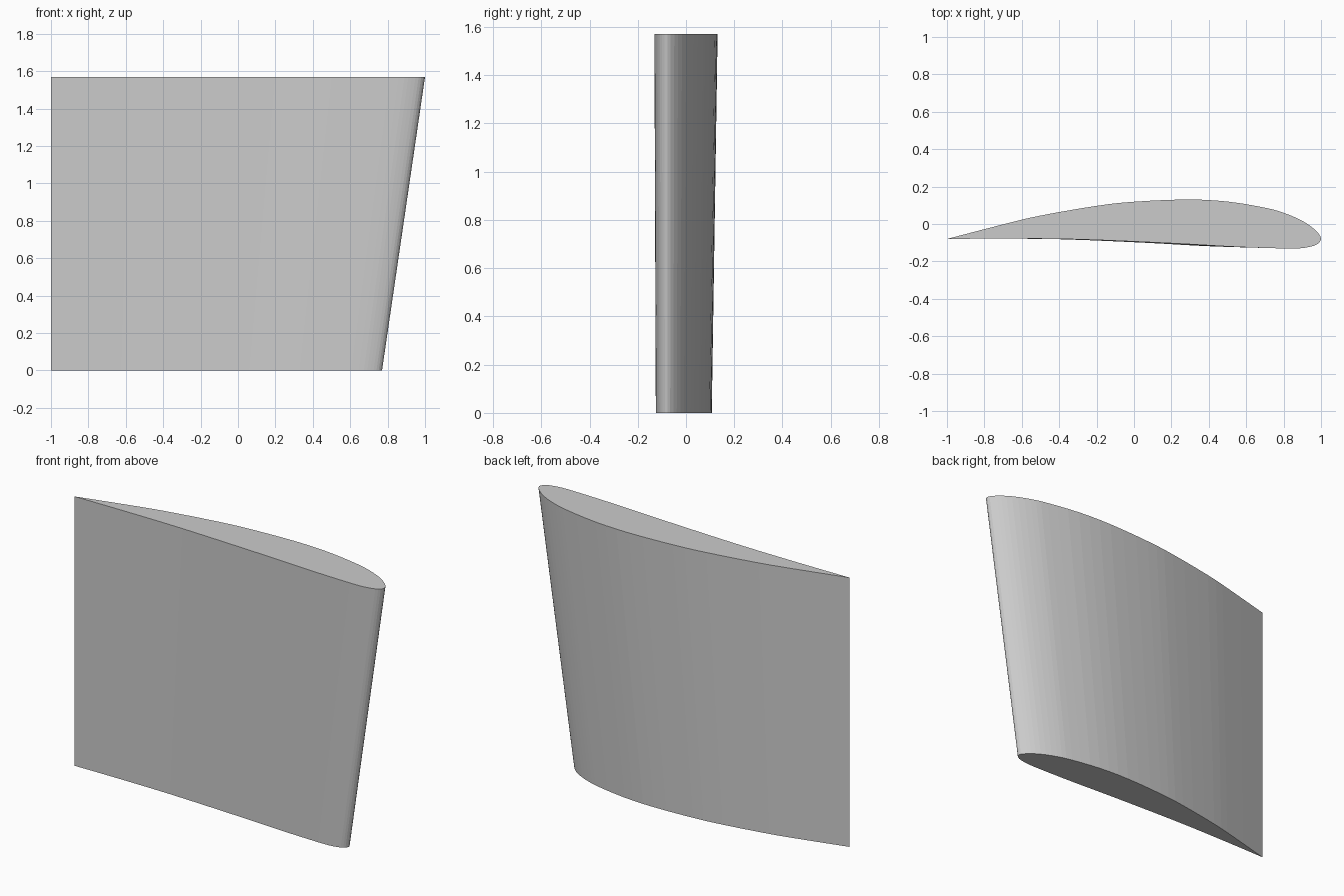
import bpy
import bmesh
from mathutils import Vector

cube = bpy.data.objects.get("Cube")
if cube:
    bpy.data.objects.remove(cube, do_unlink=True)

HEIGHT = 1.57
TRAILING = Vector((-1.0, -0.08))
ROOT_SCALE = 0.885

# Tip section, from the trailing edge over the back, round the nose and home
GUIDE = [Vector(p) for p in (
    (-1, -.08), (-.7, -.002), (-.5, .045), (-.2, .097), (0, .119), (.28, .131),
    (.5, .12), (.7, .087), (.8, .06), (.9, .017), (.97, -.033), (1, -.077),
    (.98, -.108), (.93, -.124), (.86, -.131), (.7, -.128), (.5, -.12),
    (.2, -.103), (-.3, -.082), (-.7, -.078), (-1, -.08))]


def smooth_outline(points, steps):
    """Catmull-Rom curve through the guide points, sharp at the trailing edge."""
    padded = [2 * points[0] - points[1]] + points + [2 * points[-1] - points[-2]]
    outline = []
    for a, b, c, d in zip(padded, padded[1:], padded[2:], padded[3:]):
        for i in range(steps):
            t = i / steps
            outline.append(0.5 * (2 * b + (c - a) * t
                                  + (2 * a - 5 * b + 4 * c - d) * t ** 2
                                  + (3 * b - a - 3 * c + d) * t ** 3))
    return outline


def section(bm, outline, scale, z):
    """Ring of the outline scaled towards the trailing edge."""
    flat = [TRAILING + (p - TRAILING) * scale for p in outline]
    return [bm.verts.new((p.x, p.y, z)) for p in flat]


# Tapered blade with an upright trailing edge
outline = smooth_outline(GUIDE, 3)
bm = bmesh.new()
root = section(bm, outline, ROOT_SCALE, 0)
tip = section(bm, outline, 1, HEIGHT)
count = len(outline)
for i in range(count):
    j = (i + 1) % count
    bm.faces.new((root[i], root[j], tip[j], tip[i]))
bm.faces.new(root)
bm.faces.new(tip)
bmesh.ops.recalc_face_normals(bm, faces=bm.faces)

mesh = bpy.data.meshes.new("wing_blade")
bm.to_mesh(mesh)
bm.free()
blade = bpy.data.objects.new("wing_blade", mesh)
bpy.context.collection.objects.link(blade)

# Plain light grey
grey = bpy.data.materials.new("light_grey")
grey.use_nodes = True
colour = (0.6, 0.6, 0.6, 1)
grey.diffuse_color = colour
grey.node_tree.nodes["Principled BSDF"].inputs["Base Color"].default_value = colour
mesh.materials.append(grey)
